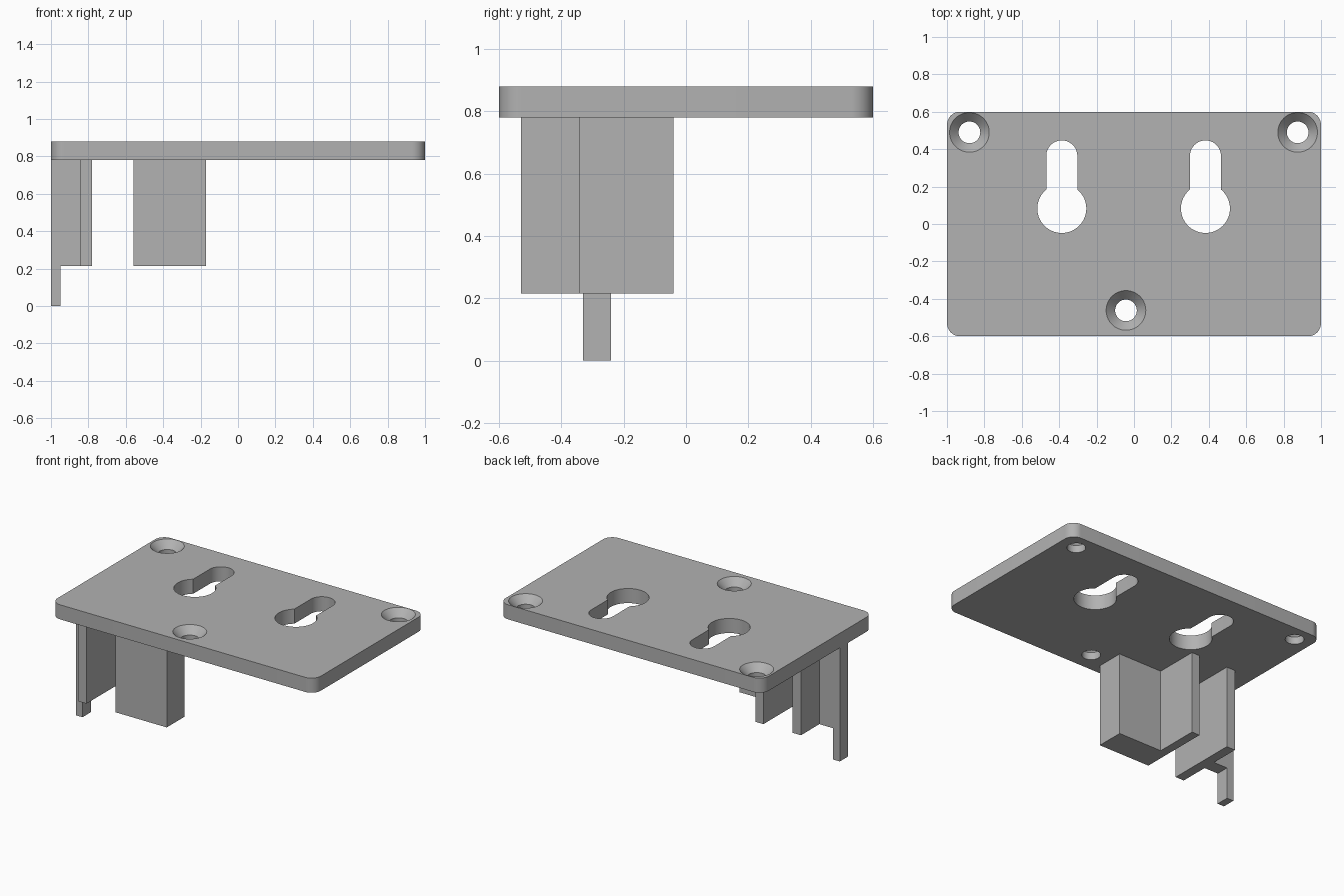
import bpy, bmesh, math

cube = bpy.data.objects.get("Cube")
if cube:
    bpy.data.objects.remove(cube, do_unlink=True)

GREY = (0.445, 0.445, 0.445, 1)
grey = bpy.data.materials.new("plain grey")
grey.use_nodes = True
grey.diffuse_color = GREY
grey.node_tree.nodes["Principled BSDF"].inputs["Base Color"].default_value = GREY

BOTTOM, TOP, LOW = 0.78, 0.88, 0.215   # plate underside, plate top, bracket ends


def arc(cx, cy, r, start, end, steps):
    """Points along an arc, angles in degrees."""
    angles = [math.radians(start + (end - start) * i / steps) for i in range(steps + 1)]
    return [(cx + r * math.cos(a), cy + r * math.sin(a)) for a in angles]


def circle(cx, cy, r):
    return arc(cx, cy, r, 0, 360, 64)[:-1]


def loft(name, sections, top_cap=True):
    """Join outlines of equal point count, given as (outline, z) from low to high."""
    bm = bmesh.new()
    rings = [[bm.verts.new((x, y, z)) for x, y in outline] for outline, z in sections]
    bm.faces.new(rings[0][::-1])
    if top_cap:
        bm.faces.new(rings[-1])
    for a, b in zip(rings, rings[1:]):
        for i in range(len(a)):
            j = (i + 1) % len(a)
            bm.faces.new((a[i], a[j], b[j], b[i]))
    mesh = bpy.data.meshes.new(name)
    bm.to_mesh(mesh)
    bm.free()
    mesh.materials.append(grey)
    obj = bpy.data.objects.new(name, mesh)
    bpy.context.collection.objects.link(obj)
    return obj


# Mounting plate with rounded corners
R = 0.07
outline = []
for sx, sy, start in ((1, 1, 0), (-1, 1, 90), (-1, -1, 180), (1, -1, 270)):
    outline += arc(sx * (1 - R), sy * (0.6 - R), R, start, start + 90, 12)
plate = loft("mounting_plate", [(outline, BOTTOM), (outline, TOP)])

# Keyhole slots: round entry below, narrow slot above
cutters = []
R_ENTRY, R_SLOT = 0.131, 0.083
neck = math.degrees(math.acos(R_SLOT / R_ENTRY))
for x in (-0.386, 0.382):
    keyhole = arc(x, 0.083, R_ENTRY, 180 - neck, 360 + neck, 48)
    keyhole += arc(x, 0.364, R_SLOT, 0, 180, 24)
    cutters.append(loft("keyhole_cutter", [(keyhole, BOTTOM - 0.1), (keyhole, TOP + 0.1)]))

# Countersunk screw holes
for x, y in ((-0.88, 0.49), (0.875, 0.49), (-0.043, -0.462)):
    shaft, rim = circle(x, y, 0.058), circle(x, y, 0.106)
    cutters.append(loft("screw_cutter", [(shaft, BOTTOM - 0.1), (shaft, TOP - 0.05),
                                         (rim, TOP), (rim, TOP + 0.1)]))

for cutter in cutters:
    cutter.hide_render = True
    mod = plate.modifiers.new("hole", 'BOOLEAN')
    mod.operation, mod.solver, mod.object = 'DIFFERENCE', 'EXACT', cutter

# Bake the holes and drop the cutters
depsgraph = bpy.context.evaluated_depsgraph_get()
baked = bpy.data.meshes.new_from_object(plate.evaluated_get(depsgraph))
plate.modifiers.clear()
plate.data = baked
for cutter in cutters:
    bpy.data.objects.remove(cutter, do_unlink=True)

# Inner bracket: thick front bar with a thin wall running back
FRONT, BACK = -0.53, -0.04
inner = [(-0.56, FRONT), (-0.17, FRONT), (-0.17, -0.34),
         (-0.5, -0.34), (-0.5, BACK), (-0.56, BACK)]
loft("inner_bracket", [(inner, LOW), (inner, BOTTOM)], top_cap=False)

# Outer bracket: thin wall with a rib reaching the plate edge
RIB_FRONT, RIB_BACK = -0.33, -0.24
outer = [(-0.845, FRONT), (-0.78, FRONT), (-0.78, BACK), (-0.845, BACK),
         (-0.845, RIB_BACK), (-1, RIB_BACK), (-1, RIB_FRONT), (-0.845, RIB_FRONT)]
loft("outer_bracket", [(outer, LOW), (outer, BOTTOM)], top_cap=False)

# Locating tab under the rib
tab = [(-1, RIB_FRONT), (-0.95, RIB_FRONT), (-0.95, RIB_BACK), (-1, RIB_BACK)]
loft("locating_tab", [(tab, 0), (tab, LOW)], top_cap=False)

# Smooth the round walls, keep edges sharp
bpy.ops.object.select_all(action='DESELECT')
plate.select_set(True)
bpy.context.view_layer.objects.active = plate
bpy.ops.object.shade_smooth_by_angle(angle=math.radians(30))
